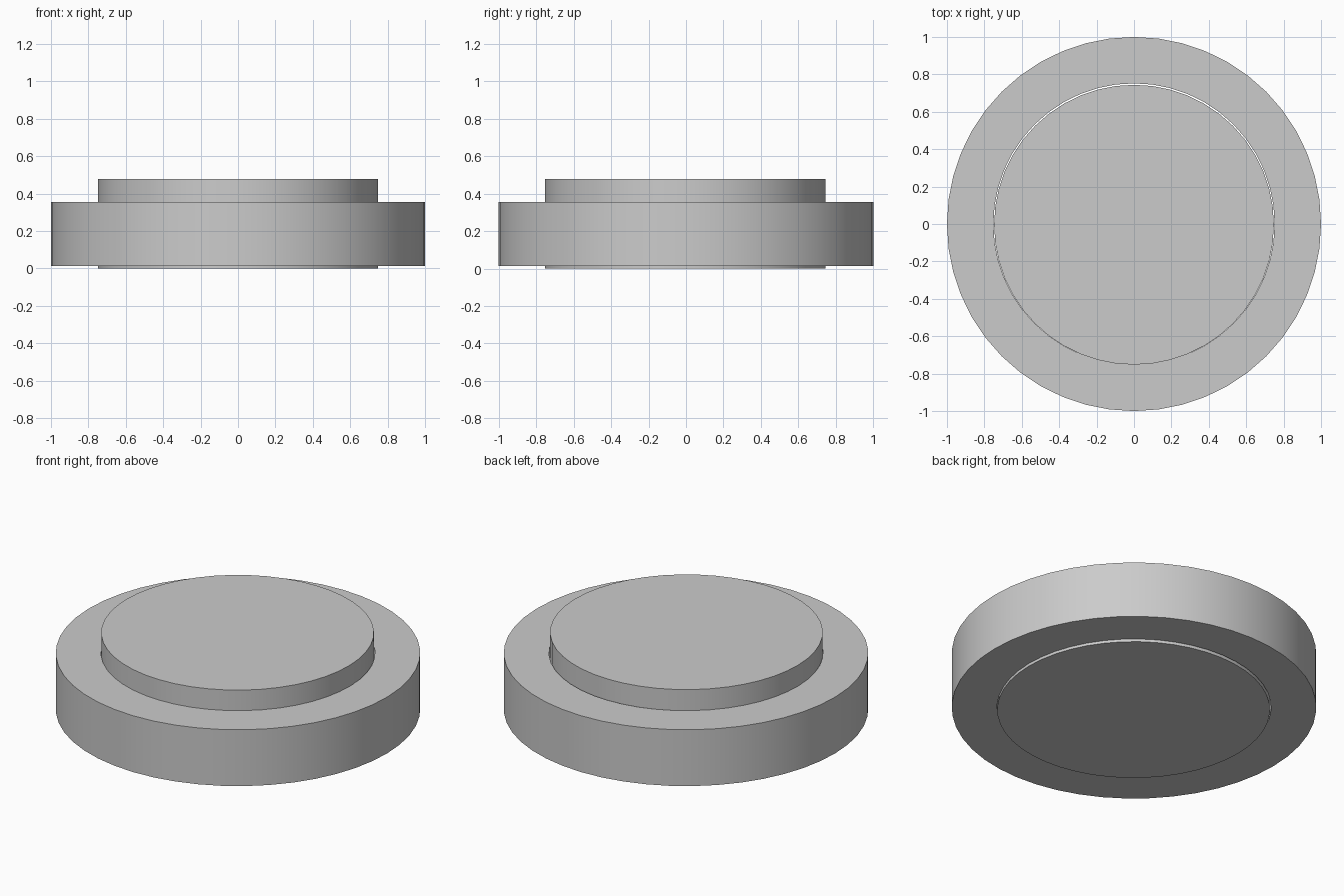
import bpy, bmesh, math

if "Cube" in bpy.data.objects:
    bpy.data.objects.remove(bpy.data.objects["Cube"])

SIDES = 48


def lathe(name, profile, closed, y=0.0):
    """Spin a (radius, height) profile around z; open profiles get end caps."""
    bm = bmesh.new()
    rings = []
    for r, z in profile:
        rings.append([bm.verts.new((r * math.cos(2 * math.pi * i / SIDES),
                                    r * math.sin(2 * math.pi * i / SIDES) + y, z))
                      for i in range(SIDES)])
    pairs = list(zip(rings, rings[1:]))
    if closed:
        pairs.append((rings[-1], rings[0]))
    else:
        bm.faces.new(rings[0])
        bm.faces.new(rings[-1])
    for a, b in pairs:
        for i in range(SIDES):
            j = (i + 1) % SIDES
            bm.faces.new((a[i], a[j], b[j], b[i]))
    bmesh.ops.recalc_face_normals(bm, faces=bm.faces)
    mesh = bpy.data.meshes.new(name)
    bm.to_mesh(mesh)
    bm.free()
    obj = bpy.data.objects.new(name, mesh)
    bpy.context.collection.objects.link(obj)
    bpy.ops.object.select_all(action='DESELECT')
    obj.select_set(True)
    bpy.context.view_layer.objects.active = obj
    bpy.ops.object.shade_smooth_by_angle(angle=math.radians(30))
    return obj


# Wide outer ring with a through hole
lathe("outer_ring", [(1, 0.013), (1, 0.354), (0.752, 0.354), (0.752, 0.013)], True)

# Inner disc, loosely seated in the hole and slightly forward
lathe("inner_disc", [(0.748, 0), (0.748, 0.478)], False, y=-0.004)
